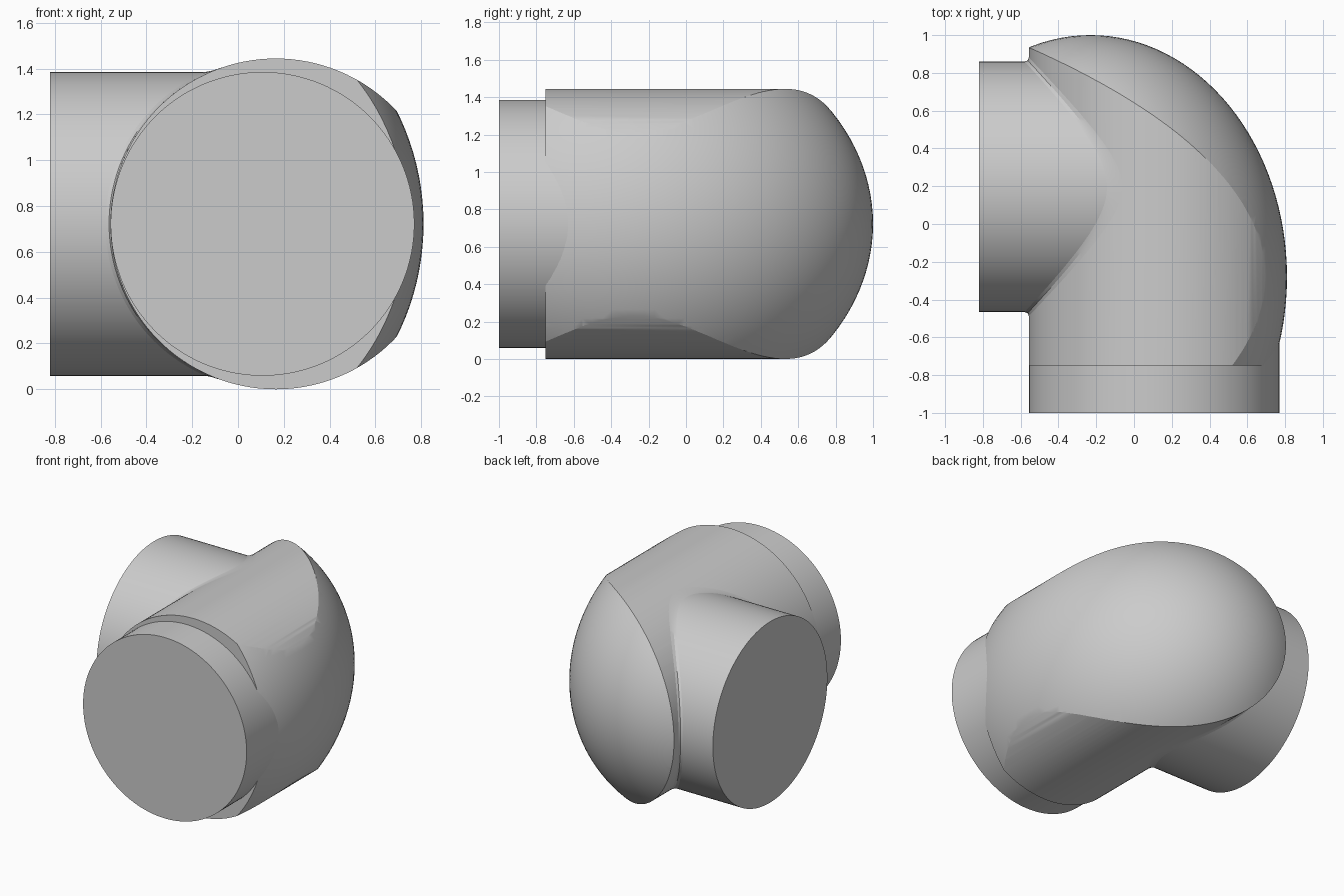
import bpy, bmesh, math
from mathutils import Matrix, Vector

cube = bpy.data.objects.get("Cube")
if cube:
    bpy.data.objects.remove(cube, do_unlink=True)

MID = 0.722            # height of both pipe axes
BODY_R, BODY_X = 0.722, 0.165
PIPE_R = 0.663

grey = bpy.data.materials.new("light_grey")
grey.use_nodes = True
colour = (0.6, 0.6, 0.6, 1)
grey.diffuse_color = colour
grey.node_tree.nodes["Principled BSDF"].inputs["Base Color"].default_value = colour


def make_object(name, bm):
    bmesh.ops.recalc_face_normals(bm, faces=bm.faces)
    mesh = bpy.data.meshes.new(name)
    bm.to_mesh(mesh)
    bm.free()
    mesh.materials.append(grey)
    obj = bpy.data.objects.new(name, mesh)
    bpy.context.collection.objects.link(obj)
    return obj


def smooth(obj):
    bpy.ops.object.select_all(action="DESELECT")
    obj.select_set(True)
    bpy.context.view_layer.objects.active = obj
    bpy.ops.object.shade_smooth_by_angle(angle=math.radians(20))


def cylinder(name, radius, start, end):
    """Capped cylinder between two points."""
    start, end = Vector(start), Vector(end)
    axis = end - start
    matrix = Matrix.Translation((start + end) / 2) @ axis.to_track_quat("Z", "Y").to_matrix().to_4x4()
    bm = bmesh.new()
    bmesh.ops.create_cone(bm, cap_ends=True, segments=128, radius1=radius,
                          radius2=radius, depth=axis.length, matrix=matrix)
    return make_object(name, bm)


# Elbow body: a wide cylinder trimmed by an egg-shaped dome
body = cylinder("elbow_body", BODY_R, (BODY_X, -0.75, MID), (BODY_X, 1.2, MID))
bm = bmesh.new()
bmesh.ops.create_uvsphere(bm, u_segments=128, v_segments=64, radius=1,
                          matrix=Matrix.Translation((-0.23, -0.28, MID))
                          @ Matrix.Diagonal((1.04, 1.28, 1.07, 1)))
dome = make_object("dome_cutter", bm)
trim = body.modifiers.new("dome_trim", "BOOLEAN")
trim.operation = "INTERSECT"
trim.solver = "EXACT"
trim.object = dome
bpy.context.view_layer.objects.active = body
bpy.ops.object.modifier_apply(modifier=trim.name)
bpy.data.objects.remove(dome, do_unlink=True)
smooth(body)

# Pipe ends
smooth(cylinder("front_pipe", PIPE_R, (0.107, -1, MID), (0.107, -0.4, MID)))
smooth(cylinder("side_pipe", PIPE_R, (-0.82, 0.197, MID), (0, 0.197, MID)))

# Narrow fillet where the side pipe meets the body
bm = bmesh.new()
rings = []
for grow, out in ((0, 0.022), (0.006, 0.006), (0.022, 0)):
    r = PIPE_R + grow
    ring = []
    for i in range(128):
        a = math.tau * i / 128
        y, z = r * math.cos(a), r * math.sin(a)
        x = BODY_X - math.sqrt(BODY_R ** 2 - z ** 2) - out
        ring.append(bm.verts.new((x, 0.197 + y, MID + z)))
    rings.append(ring)
for a, b in zip(rings, rings[1:]):
    for i in range(128):
        j = (i + 1) % 128
        bm.faces.new((a[i], a[j], b[j], b[i]))
smooth(make_object("side_pipe_fillet", bm))
